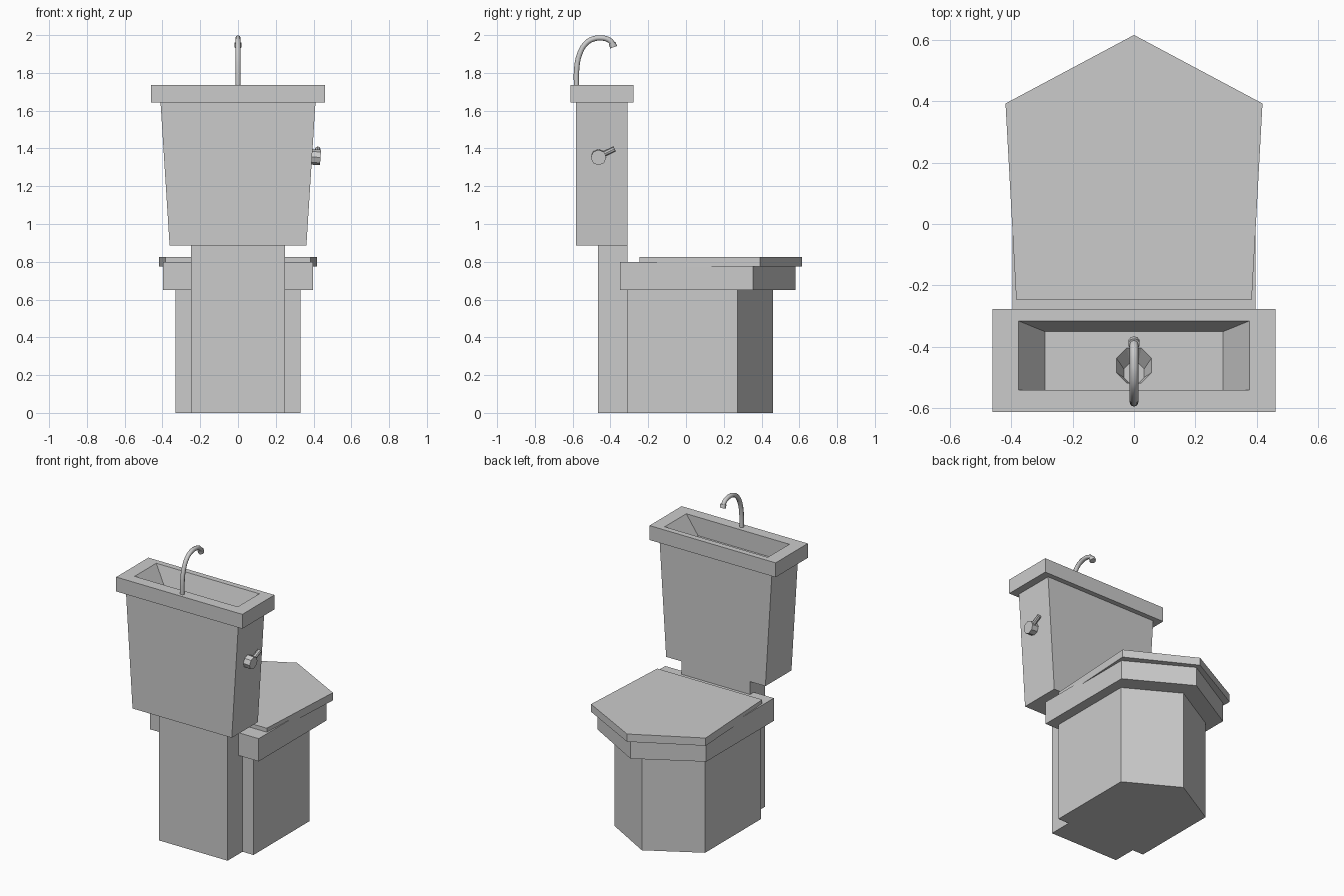
import bpy, bmesh, math
from mathutils import Vector

if "Cube" in bpy.data.objects:
    bpy.data.objects.remove(bpy.data.objects["Cube"])


def loft(name, rings):
    """Skin a stack of equal-sized rings and cap both ends."""
    bm = bmesh.new()
    loops = [[bm.verts.new(p) for p in ring] for ring in rings]
    n = len(loops[0])
    for a, b in zip(loops, loops[1:]):
        for i in range(n):
            j = (i + 1) % n
            bm.faces.new((a[i], a[j], b[j], b[i]))
    bm.faces.new(loops[0][::-1])
    bm.faces.new(loops[-1])
    bmesh.ops.recalc_face_normals(bm, faces=bm.faces)
    mesh = bpy.data.meshes.new(name)
    bm.to_mesh(mesh)
    bm.free()
    ob = bpy.data.objects.new(name, mesh)
    bpy.context.collection.objects.link(ob)
    return ob


def rect(hx, y0, y1, z):
    return [(-hx, y0, z), (hx, y0, z), (hx, y1, z), (-hx, y1, z)]


def shield(back, side, y0, y1, tip, z):
    """Pentagon outline with a pointed end."""
    return [(-back, y0, z), (back, y0, z), (side, y1, z), (0, tip, z), (-side, y1, z)]


def octagon(y, r, z):
    return [(r * math.cos(a), y + r * math.sin(a), z)
            for a in (math.tau * (i + 0.5) / 8 for i in range(8))]


def rod(name, p, q, r, sides):
    p, q = Vector(p), Vector(q)
    bpy.ops.mesh.primitive_cylinder_add(vertices=sides, radius=r, depth=(q - p).length,
                                        location=(p + q) / 2)
    ob = bpy.context.object
    ob.name = name
    ob.rotation_euler = (q - p).to_track_quat('Z', 'Y').to_euler()
    return ob


# Column, bowl pedestal, bowl rim and lid
loft("column", [rect(0.25, -0.465, -0.31, z) for z in (0, 0.886)])
loft("pedestal", [shield(0.33, 0.33, -0.31, 0.272, 0.46, z) for z in (0, 0.65)])
loft("bowl_rim", [shield(0.396, 0.396, -0.35, 0.355, 0.58, z) for z in (0.65, 0.80)])
loft("lid", [shield(0.383, 0.418, -0.247, 0.392, 0.615, z) for z in (0.775, 0.826)])

# Tapered tank, overhanging rim and sunken wash basin as one skin
floor = 1.615
tank = loft("tank_with_basin", [
    rect(0.362, -0.582, -0.31, 0.885),
    rect(0.41, -0.582, -0.31, 1.642),
    rect(0.46, -0.612, -0.277, 1.642),
    rect(0.46, -0.612, -0.277, 1.737),
    rect(0.376, -0.54, -0.315, 1.737),
    rect(0.29, -0.54, -0.35, floor)])

# Drain recess
drain = loft("drain_cutter", [octagon(-0.454, 0.068, floor + 0.01),
                              octagon(-0.485, 0.036, floor - 0.04)])
drain.hide_render = True
drain.hide_viewport = True
cut = tank.modifiers.new("drain", 'BOOLEAN')
cut.object = drain
cut.operation = 'DIFFERENCE'
cut.solver = 'EXACT'

# Gooseneck tap
path = [(-0.58, 1.72), (-0.578, 1.83), (-0.563, 1.90), (-0.53, 1.956), (-0.49, 1.98),
        (-0.45, 1.985), (-0.415, 1.978), (-0.395, 1.963), (-0.387, 1.945)]
curve = bpy.data.curves.new("tap", 'CURVE')
curve.dimensions = '3D'
curve.bevel_depth = 0.014
curve.bevel_resolution = 2
curve.resolution_u = 3
curve.use_fill_caps = True
spline = curve.splines.new('BEZIER')
spline.bezier_points.add(len(path) - 1)
for bp, (y, z) in zip(spline.bezier_points, path):
    bp.co = (0, y, z)
    bp.handle_left_type = bp.handle_right_type = 'AUTO'
bpy.context.collection.objects.link(bpy.data.objects.new("tap", curve))
rod("tap_nozzle", (0, -0.391, 1.958), (0, -0.383, 1.936), 0.019, 10)
bpy.ops.object.shade_smooth_by_angle(angle=math.radians(40))

# Flush knob and lever, tilted with the tank wall
rod("flush_knob", (0.38, -0.463, 1.356), (0.437, -0.463, 1.352), 0.041, 8)
rod("flush_lever", (0.418, -0.455, 1.36), (0.422, -0.378, 1.398), 0.014, 8)
